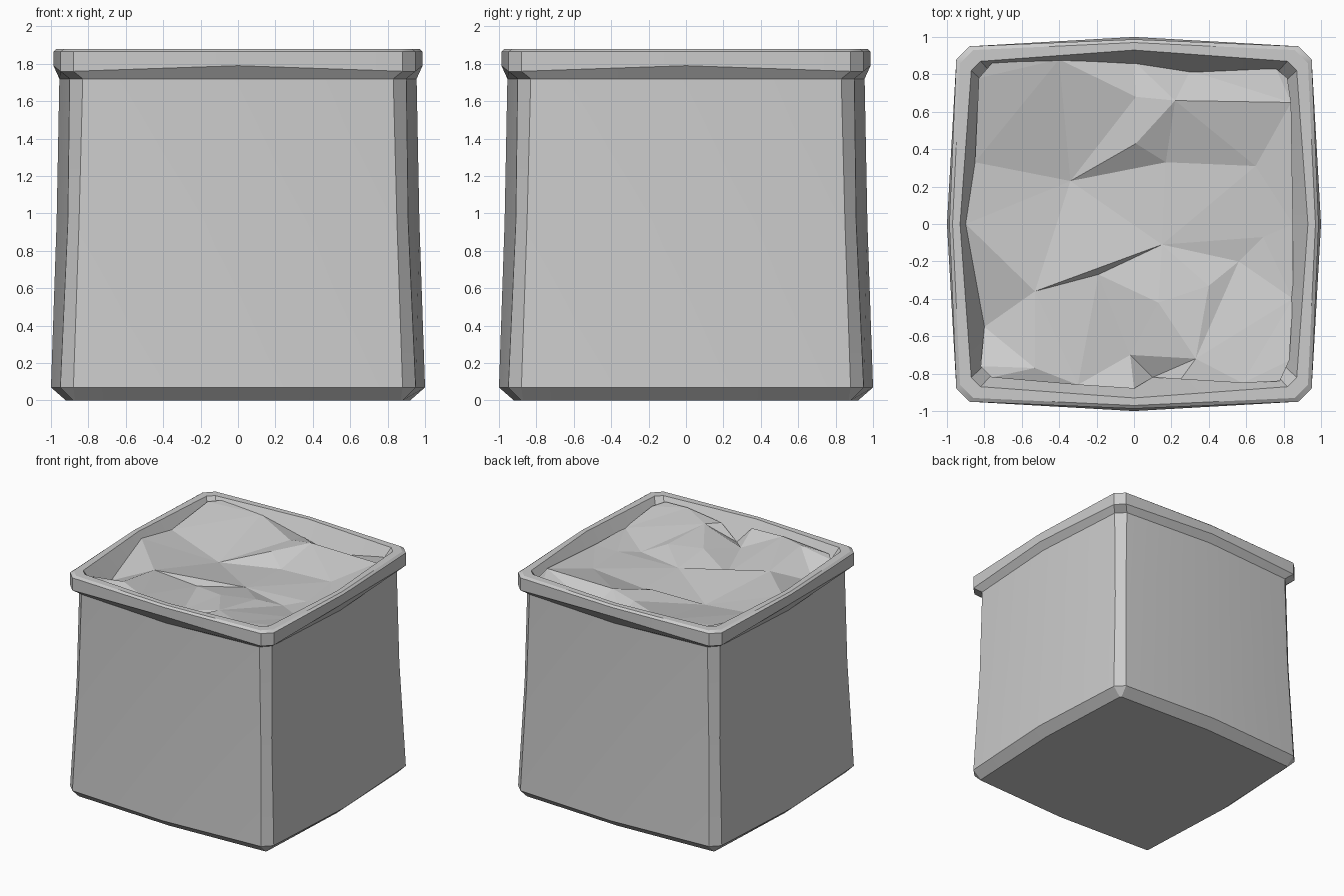
import bpy, bmesh, math
from mathutils import Vector
from mathutils.geometry import delaunay_2d_cdt

cube = bpy.data.objects.get("Cube")
if cube:
    bpy.data.objects.remove(cube, do_unlink=True)

grey = bpy.data.materials.new("plain_grey")
grey.use_nodes = True
colour = (0.6, 0.6, 0.6, 1)
grey.diffuse_color = colour
grey.node_tree.nodes["Principled BSDF"].inputs["Base Color"].default_value = colour

RIM_HEIGHT = 1.88


def make_object(name, bm):
    mesh = bpy.data.meshes.new(name)
    bm.to_mesh(mesh)
    bm.free()
    mesh.materials.append(grey)
    obj = bpy.data.objects.new(name, mesh)
    bpy.context.collection.objects.link(obj)
    return obj


def add_ring(bm, middle, side, corner, z_middle, z_corner):
    """Square outline with bowed sides and cut corners."""
    ring = []
    for quarter in range(4):
        angle = quarter * math.pi / 2
        for x, y, z in ((side, -corner, z_corner), (middle, 0, z_middle),
                        (side, corner, z_corner)):
            ring.append(bm.verts.new((
                x * math.cos(angle) - y * math.sin(angle),
                x * math.sin(angle) + y * math.cos(angle), z)))
    return ring


# Container: outer wall, flared rim and inner wall as stacked outlines
profile = [
    (.92, .88, .87, 0, 0),
    (1, .95, .88, .07, .07),
    (.97, .91, .85, .95, .95),
    (.955, .9, .83, 1.72, 1.72),
    (.987, .95, .88, 1.79, 1.76),
    (.987, .95, .88, 1.865, 1.865),
    (.97, .93, .86, RIM_HEIGHT, RIM_HEIGHT),
    (.93, .87, .82, RIM_HEIGHT, RIM_HEIGHT),
    (.78, .74, .7, 1.62, 1.62),
]
bm = bmesh.new()
rings = [add_ring(bm, *row) for row in profile]
for low, high in zip(rings, rings[1:]):
    for i in range(len(low)):
        j = (i + 1) % len(low)
        bm.faces.new((low[i], low[j], high[j], high[i]))
bm.faces.new(list(reversed(rings[0])))
bm.faces.new(rings[-1])
bmesh.ops.recalc_face_normals(bm, faces=bm.faces)
container = make_object("container", bm)
bpy.ops.object.select_all(action="DESELECT")
container.select_set(True)
bpy.context.view_layer.objects.active = container
bpy.ops.object.shade_smooth_by_angle(angle=math.radians(25))

# Contents: faceted lumps, given as x, y and depth below the rim in hundredths
edge_points = dict(
    a=(-90, 0, 5), b=(-80, -55, 17), c=(-82, -76, 6), d=(-76, -82, 5),
    e=(-30, -86, 4), f=(0, -88, 6), P=(10, -82, 18), Q=(25, -83, 6),
    R=(58, -85, 3), g=(78, -84, 3), h=(83, -73, 4), i=(85, -40, 10),
    j=(85, 0, 9), V=(84, 65, 4), k=(82, 78, 5), l=(76, 83, 8),
    F=(30, 82, 17), m=(0, 87, 13), n=(-40, 88, 5), o=(-76, 86, 2),
    p=(-83, 78, 2), q=(-85, 33, 9))
inner_points = dict(
    A=(-34, 23, 19), B=(1, 68, 8), C=(1, 43, 8), D=(17, 33, 15),
    E=(22, 66, 4), G=(15, -11, 14), H=(-53, -36, 8), I=(-19, -27, 16),
    K=(13, -42, 9), L=(40, -33, 9), M=(56, -20, 15), N=(33, -72, 5),
    O=(-2, -70, 15), S=(-53, -77, 2), T=(69, -7, 13), U=(65, 31, 12))
creases = "AB AC AD BC CD DE BE EF DU AH HG GI IO IK GK GT GM LM MN LN NR NQ OP AG DG"

points = {**edge_points, **inner_points}
names = list(points)
links = [tuple(names.index(letter) for letter in pair) for pair in creases.split()]
flat = [Vector((x, y)) / 100 for x, y, depth in points.values()]
depths = [depth / 100 for x, y, depth in points.values()]
verts, _, faces, sources, _, _ = delaunay_2d_cdt(
    flat, links, [list(range(len(edge_points)))], 1, 1e-5)
bm = bmesh.new()
made = [bm.verts.new((v.x, v.y, RIM_HEIGHT - (depths[s[0]] if s else .1)))
        for v, s in zip(verts, sources)]
for face in faces:
    bm.faces.new([made[i] for i in face])
bm.normal_update()
for face in bm.faces:
    if face.normal.z < 0:
        face.normal_flip()
make_object("lumpy_contents", bm)
